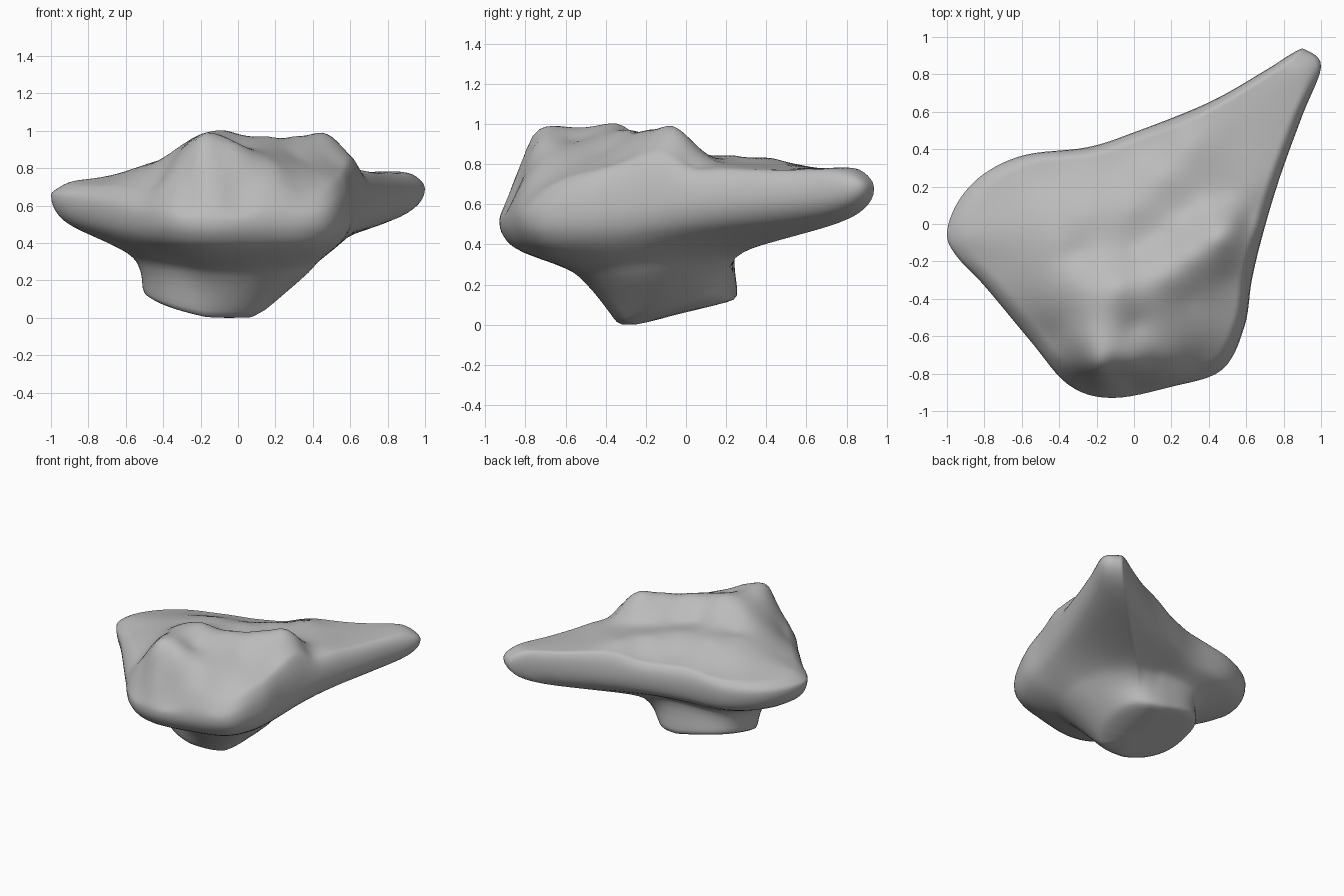
import bpy, bmesh, math
from mathutils import Vector

if "Cube" in bpy.data.objects:
    bpy.data.objects.remove(bpy.data.objects["Cube"])

# Outer rim of the slab: x, y, z
RIM = [(0.92, 0.93, .68), (1.0, 0.84, .69), (0.9, 0.58, .66), (0.78, 0.25, .64),
       (0.69, -0.05, .62), (0.63, -0.3, .59), (0.59, -0.55, .56), (0.47, -0.78, .54),
       (0.2, -0.87, .53), (-0.12, -0.93, .52), (-0.35, -0.86, .53), (-0.55, -0.63, .56),
       (-0.8, -0.33, .62), (-0.95, -0.17, .65), (-1.0, -0.05, .66), (-0.94, 0.12, .65),
       (-0.8, 0.27, .64), (-0.58, 0.37, .63), (-0.25, 0.41, .63), (0.0, 0.49, .64),
       (0.4, 0.65, .65), (0.7, 0.82, .67), (0.86, 0.92, .68)]

# Height samples of the upper surface: plateau, its shoulders, low shelf
TOP = [(-.2, -.38, .98), (-.08, -.34, 1.0), (.15, -.28, .97), (.3, -.18, .97),
       (.45, -.07, .99), (.53, -.02, .93), (-.3, -.15, .85), (0, -.14, .86),
       (.15, -.05, .85), (.3, .08, .84), (.47, .14, .825), (0, -.55, .92),
       (.3, -.4, .87), (.5, -.3, .84), (.5, -.6, .73), (.2, -.72, .80),
       (-.2, -.77, .92), (0, -.77, .86), (-.28, -.62, .92), (-.38, -.5, .83),
       (-.3, -.33, .92), (-.45, -.6, .7), (-.55, -.4, .75), (-.4, -.1, .845),
       (-.5, .05, .8), (-.25, .05, .85), (0, .08, .85), (.15, .25, .84),
       (-.88, -.07, .73), (-.7, .1, .74), (-.7, -.2, .74), (-.45, .25, .74),
       (-.1, .28, .77), (.1, .42, .76), (.3, .42, .83), (.55, .45, .79),
       (.6, .65, .78), (.87, .82, .78), (.65, .2, .79), (.62, .02, .80),
       (0, -.85, .65), (.35, -.8, .63), (-.25, -.84, .67)]
BASE = 0.8


def kernel(ax, ay, bx, by):
    return math.sqrt((ax - bx) ** 2 + (ay - by) ** 2 + 0.002)


def solve(m):
    """Gauss elimination of an augmented matrix."""
    n = len(m)
    for c in range(n):
        p = max(range(c, n), key=lambda r: abs(m[r][c]))
        m[c], m[p] = m[p], m[c]
        for r in range(n):
            if r != c:
                f = m[r][c] / m[c][c]
                m[r] = [a - f * b for a, b in zip(m[r], m[c])]
    return [m[i][n] / m[i][i] for i in range(n)]


weights = solve([[kernel(p[0], p[1], q[0], q[1]) for q in TOP] + [p[2] - BASE] for p in TOP])


def top_height(x, y):
    return BASE + sum(w * kernel(x, y, q[0], q[1]) for w, q in zip(weights, TOP))


def closed_curve(pts, steps):
    """Smooth closed curve through the points."""
    out, n = [], len(pts)
    for i in range(n):
        a, b, c, d = (Vector(pts[(i + k) % n]) for k in (-1, 0, 1, 2))
        for s in range(steps):
            t = s / steps
            out.append(0.5 * (2 * b + (c - a) * t + (2 * a - 5 * b + 4 * c - d) * t * t
                              + (3 * b - a - 3 * c + d) * t ** 3))
    return out


def smooth(a, b, v):
    t = min(1, max(0, (v - a) / (b - a)))
    return t * t * (3 - 2 * t)


rim = closed_curve(RIM, 6)
N = len(rim)
CENTRE = Vector((0, -0.1, 0))
FOOT = Vector((-0.13, -0.04, 0))


def foot_z(x, y):
    # slanted underside of the foot, lowest at the front
    return max(0.003, 0.065 + 0.25 * y + 0.22 * max(0, -x - 0.08) + 0.3 * max(0, x - 0.05))


def foot_edges(p):
    # bottom and neck outlines of the foot, in the direction of a rim point
    d = p - FOOT
    a = math.atan2(d.y, d.x)
    c, s = math.cos(a), math.sin(a)
    r = (abs(c / (0.30 if c > 0 else 0.38)) ** 2.6 + abs(s / 0.30) ** 2.6) ** (-1 / 2.6)
    east = max(0, math.cos(a + 0.35))
    grow = 0.2 * east ** 1.5 + 0.08 * max(0, -s) - 0.03 * max(0, s)
    neck_z = 0.31 + 0.2 * s * r - 0.05 * east
    u = Vector((c, s, 0))
    return FOOT + u * r, FOOT + u * (r + grow), neck_z


bm = bmesh.new()
rings = []

# upper surface, from the middle out to the rim
for s in [i / 26 for i in range(1, 23)] + [.87, .89, .91, .93, .95, .97, .982, .993]:
    ring = []
    for p in rim:
        x, y = CENTRE.x + (p.x - CENTRE.x) * s, CENTRE.y + (p.y - CENTRE.y) * s
        edge = math.sqrt(max(0, 1 - max(0, (s - .9) / .1) ** 2))
        ring.append(bm.verts.new((x, y, p.z + (top_height(x, y) - p.z) * edge)))
    rings.append(ring)
rings.append([bm.verts.new(p) for p in rim])

# underside, from the rim inwards to the neck
for s in (.993, .98, .96, .93, .89, .84, .75, .65, .55, .45, .35, .25, .17, .1, .05):
    ring = []
    for p in rim:
        _, f, neck = foot_edges(p)
        edge = math.sqrt(1 - s ** 10)
        slope = neck + (p.z - 0.15 - neck) * s + 0.02 * smooth(0, .2, s)
        q = f.lerp(Vector((p.x, p.y, 0)), s)
        ring.append(bm.verts.new((q.x, q.y, p.z + (slope - p.z) * edge)))
    rings.append(ring)

# foot wall: share of wall height
for h in (.75, .5, .3, .15, .06):
    ring = []
    for p in rim:
        f, g, neck = foot_edges(p)
        q = f.lerp(g, h)
        z0 = foot_z(f.x, f.y)
        ring.append(bm.verts.new((q.x, q.y, z0 + (neck - z0) * h)))
    rings.append(ring)

# underside of the foot: scale of its outline
for k in (.95, .85, .65, .45, .2):
    ring = []
    for p in rim:
        q = FOOT.lerp(foot_edges(p)[0], k)
        ring.append(bm.verts.new((q.x, q.y, foot_z(q.x, q.y))))
    rings.append(ring)

for a, b in zip(rings, rings[1:]):
    for i in range(N):
        j = (i + 1) % N
        bm.faces.new((a[i], a[j], b[j], b[i]))
mid = bm.verts.new((CENTRE.x, CENTRE.y, top_height(CENTRE.x, CENTRE.y)))
low = bm.verts.new((FOOT.x, FOOT.y, foot_z(FOOT.x, FOOT.y)))
for i in range(N):
    j = (i + 1) % N
    bm.faces.new((mid, rings[0][j], rings[0][i]))
    bm.faces.new((low, rings[-1][i], rings[-1][j]))

# soften the neck and the foot
soft = [v for v in bm.verts if v.co.z < 0.46]
for _ in range(3):
    bmesh.ops.smooth_vert(bm, verts=soft, factor=0.4, use_axis_x=True, use_axis_y=True, use_axis_z=True)
bmesh.ops.recalc_face_normals(bm, faces=bm.faces)
for f in bm.faces:
    f.smooth = True
low_z = min(v.co.z for v in bm.verts)
for v in bm.verts:
    v.co.z -= low_z * smooth(.5, 0, v.co.z)

mesh = bpy.data.meshes.new("rock")
bm.to_mesh(mesh)
bm.free()
rock = bpy.data.objects.new("rock", mesh)
bpy.context.collection.objects.link(rock)
stone = bpy.data.materials.new("stone_grey")
stone.diffuse_color = (0.5, 0.5, 0.5, 1)
stone.use_nodes = True
stone.node_tree.nodes["Principled BSDF"].inputs["Base Color"].default_value = stone.diffuse_color
mesh.materials.append(stone)
